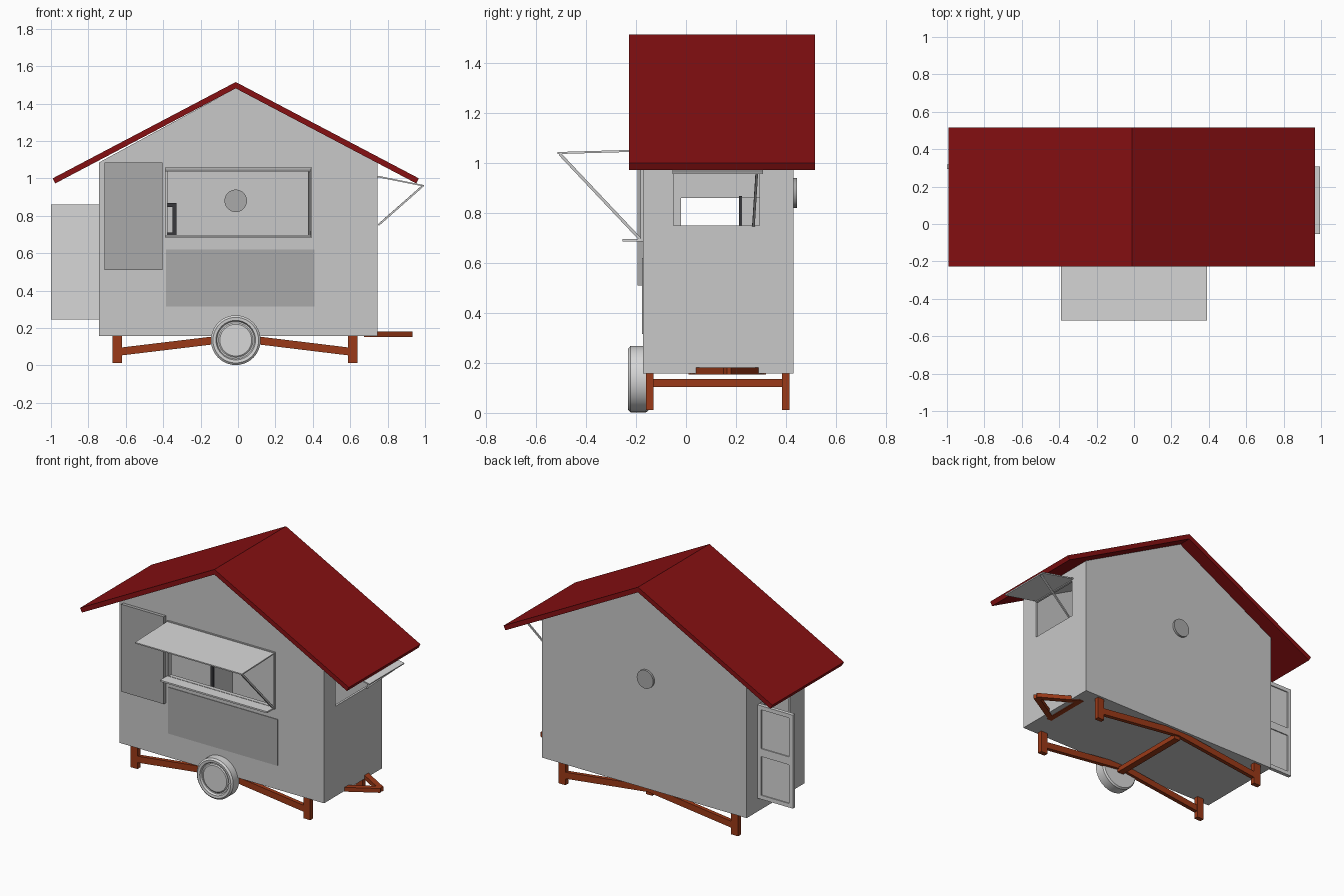
import bpy, bmesh, math
from mathutils import Vector, Matrix

if "Cube" in bpy.data.objects:
    bpy.data.objects.remove(bpy.data.objects["Cube"])


def material(name, rgb):
    m = bpy.data.materials.new(name)
    m.diffuse_color = (*rgb, 1)
    m.use_nodes = True
    m.node_tree.nodes["Principled BSDF"].inputs["Base Color"].default_value = m.diffuse_color
    return m


WALL = material("wall grey", (0.58, 0.58, 0.58))
LIGHT = material("light grey", (0.68, 0.68, 0.68))
PANEL = material("panel grey", (0.40, 0.40, 0.40))
DARK = material("dark grey", (0.04, 0.04, 0.045))
RED = material("roof red", (0.24, 0.005, 0.006))
BROWN = material("frame brown", (0.33, 0.042, 0.009))


def finish(name, bm, mat):
    bmesh.ops.recalc_face_normals(bm, faces=bm.faces)
    me = bpy.data.meshes.new(name)
    bm.to_mesh(me)
    bm.free()
    ob = bpy.data.objects.new(name, me)
    bpy.context.collection.objects.link(ob)
    me.materials.append(mat)
    return ob


def box(name, x, y, z, mat):
    """Box from (min, max) ranges on each axis."""
    bm = bmesh.new()
    bmesh.ops.create_cube(bm, size=1)
    for v in bm.verts:
        v.co = [r[0] + (c + 0.5) * (r[1] - r[0]) for r, c in zip((x, y, z), v.co)]
    return finish(name, bm, mat)


def bar(name, p, q, w, h, mat):
    """Rectangular bar between two points, w sideways and h upward."""
    p, q = Vector(p), Vector(q)
    d = (q - p).normalized()
    side = Vector((0, 0, 1)).cross(d).normalized()
    rot = Matrix((d, side, d.cross(side))).transposed().to_4x4()
    bm = bmesh.new()
    bmesh.ops.create_cube(bm, size=1)
    bm.transform(Matrix.Translation((p + q) / 2) @ rot
                 @ Matrix.Diagonal(((q - p).length, w, h, 1)))
    return finish(name, bm, mat)


def prism(name, pts, y0, y1, mat):
    """Extrude an xz outline along y."""
    bm = bmesh.new()
    f = bm.faces.new([bm.verts.new((x, y0, z)) for x, z in pts])
    r = bmesh.ops.extrude_face_region(bm, geom=[f])
    vs = [g for g in r["geom"] if isinstance(g, bmesh.types.BMVert)]
    bmesh.ops.translate(bm, vec=(0, y1 - y0, 0), verts=vs)
    return finish(name, bm, mat)


def lathe(name, prof, cx, cz, mat, steps=40):
    """Spin a (radius, y) profile about a y-directed axle."""
    bm = bmesh.new()
    vs = [bm.verts.new((cx + r, y, cz)) for r, y in prof]
    es = [bm.edges.new(e) for e in zip(vs, vs[1:])]
    bmesh.ops.spin(bm, geom=vs + es, cent=(cx, 0, cz), axis=(0, 1, 0),
                   angle=2 * math.pi, steps=steps)
    bmesh.ops.remove_doubles(bm, verts=bm.verts, dist=1e-5)
    ob = finish(name, bm, mat)
    bpy.context.view_layer.objects.active = ob
    ob.select_set(True)
    bpy.ops.object.shade_smooth_by_angle(angle=math.radians(35))
    ob.select_set(False)
    return ob


def cut(ob, cutter):
    m = ob.modifiers.new("cut", "BOOLEAN")
    m.operation, m.solver, m.object = "DIFFERENCE", "EXACT", cutter
    bpy.context.view_layer.objects.active = ob
    bpy.ops.object.modifier_apply(modifier="cut")
    bpy.data.objects.remove(cutter)


def ring(name, x, z, t, y, mat):
    """Four bars framing an xz rectangle, t wide."""
    box(name + "_left", (x[0], x[0] + t), y, z, mat)
    box(name + "_right", (x[1] - t, x[1]), y, z, mat)
    box(name + "_bottom", (x[0] + t, x[1] - t), y, (z[0], z[0] + t), mat)
    box(name + "_top", (x[0] + t, x[1] - t), y, (z[1] - t, z[1]), mat)


MID = -0.012  # ridge position
# hollow cabin with serving hatch, side hatch and doorway
cabin = prism("cabin", [(-0.743, 0.157), (0.747, 0.157), (0.747, 1.085),
                        (MID, 1.482), (-0.743, 1.085)], -0.172, 0.43, WALL)
cut(cabin, prism("inner", [(-0.728, 0.172), (0.732, 0.172), (0.732, 1.075),
                           (MID, 1.465), (-0.728, 1.075)], -0.157, 0.415, WALL))
cut(cabin, box("hatch_cut", (-0.39, 0.39), (-0.3, -0.1), (0.69, 1.055), WALL))
cut(cabin, box("side_cut", (0.7, 0.8), (-0.05, 0.295), (0.75, 1.0), WALL))
cut(cabin, box("door_cut", (-0.8, -0.7), (-0.02, 0.295), (0.245, 0.86), WALL))

# roof
prism("roof", [(MID, 1.515), (0.967, 1.0), (0.953, 0.973), (MID, 1.481),
               (-0.977, 0.973), (-0.991, 1.0)], -0.228, 0.517, RED)

# serving hatch: frame, shelf, awning, strut
ring("hatch_frame", (-0.39, 0.395), (0.685, 1.058), 0.013, (-0.182, -0.155), WALL)
box("serving_shelf", (-0.39, 0.39), (-0.255, -0.15), (0.686, 0.696), LIGHT)
bar("hatch_awning", (0, -0.172, 1.05), (0, -0.515, 1.04), 0.78, 0.008, LIGHT)
bar("hatch_strut", (0.381, -0.505, 1.036), (0.381, -0.183, 0.695), 0.012, 0.012, WALL)

# side hatch: awning and strut
bar("side_awning", (0.747, 0.127, 1.01), (0.995, 0.127, 0.96), 0.362, 0.008, LIGHT)
bar("side_strut", (0.985, 0.283, 0.957), (0.75, 0.27, 0.75), 0.01, 0.01, WALL)

# panels on the front wall
box("sliding_panel", (-0.715, -0.405), (-0.194, -0.172), (0.51, 1.085), PANEL)
box("menu_panel", (-0.385, 0.41), (-0.176, -0.172), (0.315, 0.62), PANEL)

# open door with two recessed panels
for i, zr in enumerate(((0.245, 0.552), (0.552, 0.86))):
    ring("door_frame_%d" % i, (-1.0, -0.743), zr, 0.026, (0.293, 0.317), LIGHT)
    box("door_panel_%d" % i, (-0.974, -0.769), (0.3, 0.31),
        (zr[0] + 0.026, zr[1] - 0.026), LIGHT)

# cabinet inside with dark door frames
box("cabinet", (-0.728, -0.33), (0.225, 0.415), (0.172, 0.865), WALL)
for i, zr in enumerate(((0.172, 0.69), (0.69, 0.868))):
    ring("cabinet_frame_%d" % i, (-0.728, -0.33), zr, 0.02, (0.213, 0.225), DARK)

# round vent through the back wall
lathe("vent", [(0, 0.405), (0.06, 0.405), (0.06, 0.444), (0, 0.444)], MID, 0.88, PANEL)

# wheel
lathe("wheel", [(0, -0.222), (0.085, -0.222), (0.092, -0.217), (0.1, -0.217),
                (0.106, -0.23), (0.122, -0.232), (0.133, -0.222), (0.133, -0.16),
                (0.125, -0.15), (0, -0.15)], MID, 0.135, LIGHT)

# chassis: legs, sloping beams and cross bar
for side, y in (("front", -0.145), ("back", 0.4)):
    for end, x in (("left", -0.645), ("right", 0.613)):
        box("%s_%s_leg" % (side, end), (x - 0.025, x + 0.025),
            (y - 0.015, y + 0.015), (0.012, 0.16), BROWN)
        bar("%s_%s_beam" % (side, end), (x, y, 0.072), (MID, y, 0.148), 0.026, 0.042, BROWN)
box("cross_bar", (MID - 0.022, MID + 0.022), (-0.145, 0.4), (0.103, 0.135), BROWN)

# V-shaped tow hitch
for end, y in (("front", 0.027), ("back", 0.303)):
    bar("%s_hitch_arm" % end, (0.69, y, 0.167), (0.925, 0.165, 0.167), 0.035, 0.028, BROWN)
box("hitch_rail", (0.675, 0.71), (0.01, 0.32), (0.153, 0.181), BROWN)
